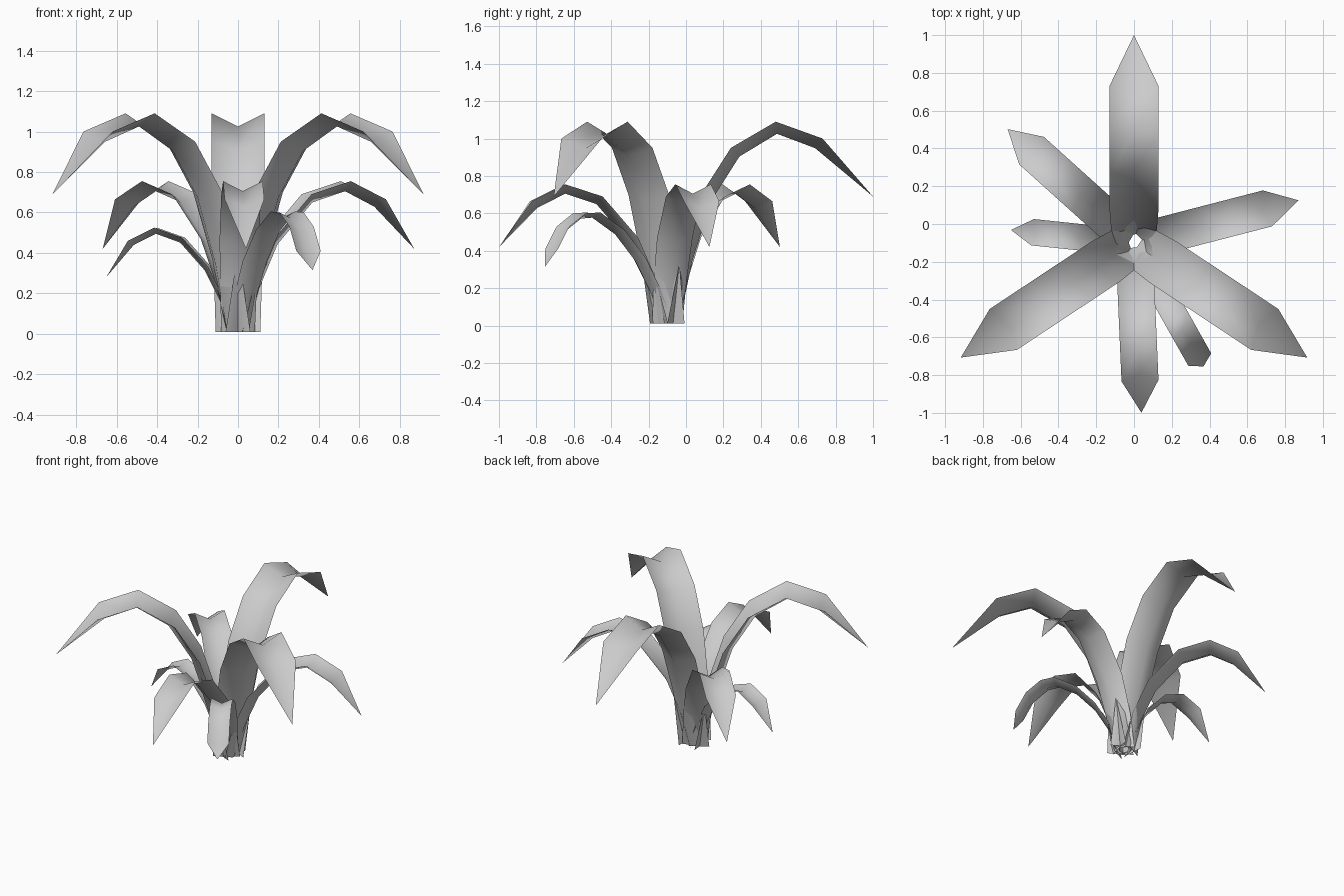
import bpy, bmesh
from math import radians, cos, sin
from mathutils import Vector

cube = bpy.data.objects.get("Cube")
if cube:
    bpy.data.objects.remove(cube, do_unlink=True)

# One pale grey material for the whole plant
grey = bpy.data.materials.new("pale grey")
grey.use_nodes = True
colour = (0.6, 0.6, 0.6, 1)
grey.diffuse_color = colour
grey.node_tree.nodes["Principled BSDF"].inputs["Base Color"].default_value = colour

CENTRE = Vector((0, -0.1, 0))


def leaf(name, profile, angle, half_width, depth):
    """Folded strip: two raised edges and a sunken midrib, closing to a point."""
    out = Vector((cos(radians(angle)), sin(radians(angle)), 0))
    side = Vector((-out.y, out.x, 0))
    up = Vector((0, 0, 1))
    points = [CENTRE + out * r + up * z for r, z in profile]
    bm = bmesh.new()
    rows = []
    for i, p in enumerate(points[:-1]):
        along = (points[i + 1] - points[max(i - 1, 0)]).normalized()
        normal = along.cross(side)
        width = half_width * min(1, 0.85 + 0.08 * i)
        sink = normal * depth
        if i == 0:
            sink.z = 0
        rows.append([bm.verts.new(p + side * width),
                     bm.verts.new(p - sink),
                     bm.verts.new(p - side * width)])
    for a, b in zip(rows, rows[1:]):
        for k in (0, 1):
            bm.faces.new((a[k], a[k + 1], b[k + 1], b[k]))
    tip = bm.verts.new(points[-1])
    for k in (0, 1):
        bm.faces.new((rows[-1][k], rows[-1][k + 1], tip))
    for f in bm.faces:
        f.smooth = True
    mesh = bpy.data.meshes.new(name)
    bm.to_mesh(mesh)
    bm.free()
    mesh.materials.append(grey)
    obj = bpy.data.objects.new(name, mesh)
    bpy.context.collection.objects.link(obj)


# Arching profiles: (distance from the centre, height)
tall = [(0, 0.01), (0.07, 0.36), (0.18, 0.7), (0.34, 0.95),
        (0.58, 1.09), (0.83, 1.0), (1.1, 0.69)]
middle = [(0, 0.01), (0.06, 0.24), (0.16, 0.47), (0.35, 0.69),
          (0.55, 0.755), (0.73, 0.665), (0.9, 0.42)]
low = [(0, 0.01), (0.06, 0.17), (0.14, 0.33), (0.27, 0.475),
       (0.41, 0.525), (0.54, 0.46), (0.655, 0.28)]
drooping = [(0, 0.01), (0.08, 0.2), (0.17, 0.36), (0.3, 0.51),
            (0.45, 0.605), (0.54, 0.6), (0.64, 0.53), (0.71, 0.41), (0.75, 0.315)]

# Tall leaves
for name, angle in (("back", 90), ("front_left", -33.5), ("front_right", 213.5)):
    leaf("tall_leaf_" + name, tall, angle, 0.13, 0.065)

# Middle leaves
for name, angle in (("front", -87.5), ("back_right", 138), ("left", 14.5)):
    leaf("middle_leaf_" + name, middle, angle, 0.098, 0.05)

# Small leaves
leaf("low_leaf_right", low, 174, 0.07, 0.03)
leaf("drooping_leaf_front", drooping, -60.6, 0.069, 0.03)
